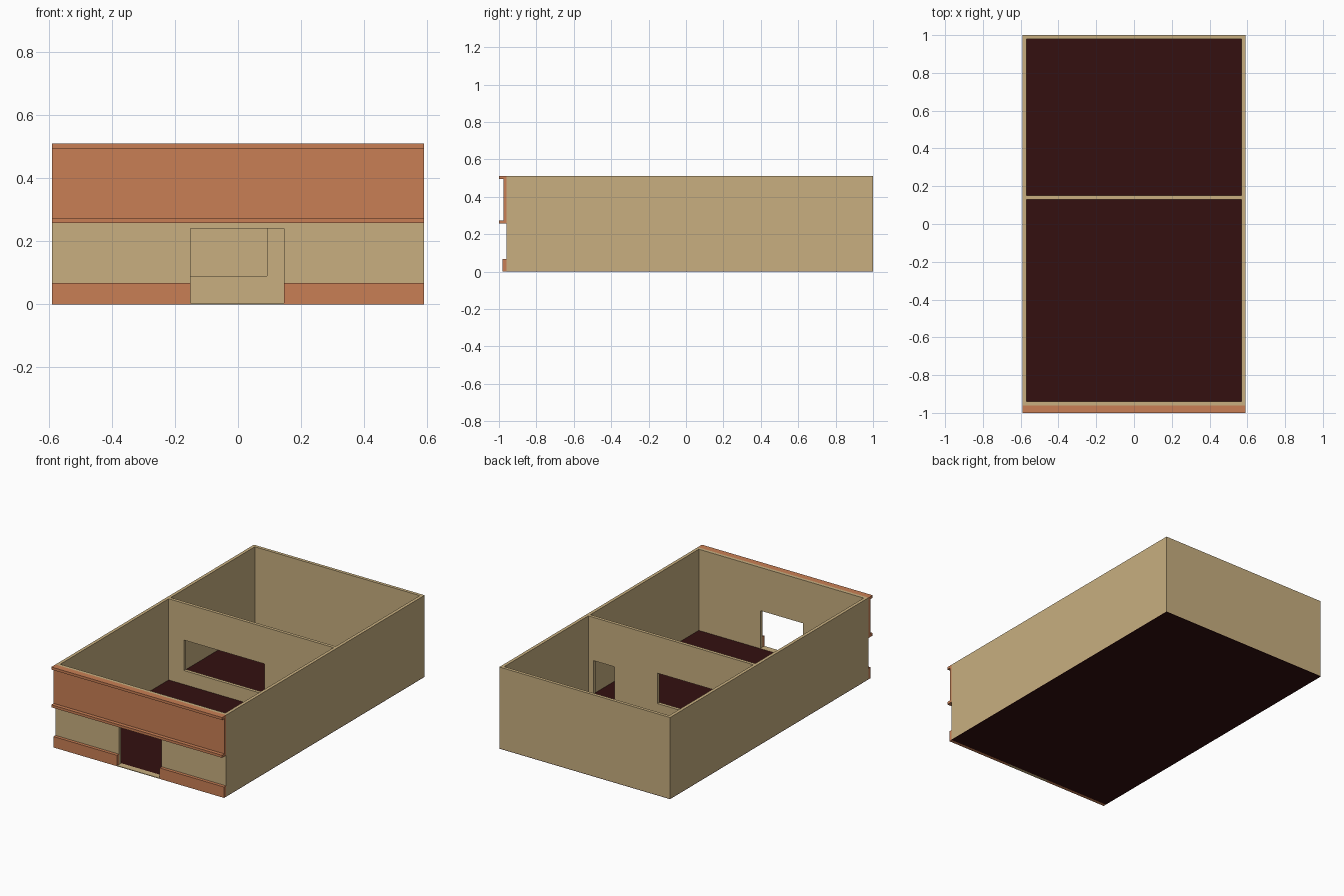
import bpy, bmesh
from mathutils import Vector

if "Cube" in bpy.data.objects:
    bpy.data.objects.remove(bpy.data.objects["Cube"])


def material(name, rgb):
    m = bpy.data.materials.new(name)
    m.diffuse_color = (*rgb, 1)
    m.use_nodes = True
    m.node_tree.nodes["Principled BSDF"].inputs["Base Color"].default_value = m.diffuse_color
    return m


TAN = material("tan_plaster", (0.578, 0.429, 0.216))
ORANGE = material("orange_trim", (0.584, 0.212, 0.091))
DARK = material("dark_floor", (0.033, 0.005, 0.005))


def finish(name, bm, mat):
    bmesh.ops.recalc_face_normals(bm, faces=bm.faces)
    me = bpy.data.meshes.new(name)
    bm.to_mesh(me)
    bm.free()
    ob = bpy.data.objects.new(name, me)
    bpy.context.collection.objects.link(ob)
    if mat:
        me.materials.append(mat)
    return ob


def box(name, x, y, z, mat=None):
    bm = bmesh.new()
    bmesh.ops.create_cube(bm, size=1)
    for v in bm.verts:
        v.co = [a[0] + (c + 0.5) * (a[1] - a[0]) for c, a in zip(v.co, (x, y, z))]
    return finish(name, bm, mat)


def extrude_x(name, profile, x0, x1, mat):
    bm = bmesh.new()
    f = bm.faces.new([bm.verts.new((x0, y, z)) for y, z in profile])
    ext = bmesh.ops.extrude_face_region(bm, geom=[f])["geom"]
    verts = [g for g in ext if isinstance(g, bmesh.types.BMVert)]
    bmesh.ops.translate(bm, verts=verts, vec=Vector((x1 - x0, 0, 0)))
    return finish(name, bm, mat)


def cut(ob, name, x, y, z):
    c = box(name, x, y, z)
    c.hide_render = True
    mod = ob.modifiers.new(name, "BOOLEAN")
    mod.operation, mod.solver, mod.object = "DIFFERENCE", "EXACT", c
    bpy.context.view_layer.objects.active = ob
    bpy.ops.object.modifier_apply(modifier=mod.name)
    bpy.data.objects.remove(c)


W, T, H = 0.59, 0.02, 0.51     # half width, wall thickness, height
F = 0.003                      # floor thickness
IN = (-W + T, W - T)

# Floor slab under both rooms
box("floor", (-W, W), (-0.96, 1), (0, F), DARK)

# Outer walls and partition, hollowed from one block
walls = box("walls", (-W, W), (-0.96, 1), (F, H), TAN)
cut(walls, "front_room", IN, (-0.94, 0.13), (-0.1, 1))
cut(walls, "back_room", IN, (0.15, 0.98), (-0.1, 1))

# Entrance, then the serving window and doorway in the partition
cut(walls, "entrance", (-0.15, 0.145), (-1.0, -0.9), (-0.1, 0.24))
cut(walls, "partition_window", (-0.465, 0.092), (0.1, 0.2), (0.09, 0.28))
cut(walls, "partition_door", (0.39, 0.535), (0.1, 0.2), (-0.1, 0.24))

# Threshold in the entrance
box("threshold", (-0.15, 0.145), (-0.98, -0.94), (0, F + 0.001), TAN)

# Plinth strips either side of the entrance
box("plinth_left", (-W, -0.15), (-0.98, -0.96), (0, 0.068), ORANGE)
box("plinth_right", (0.145, W), (-0.98, -0.96), (0, 0.068), ORANGE)

# Fascia panel with projecting top and bottom lips
extrude_x("fascia", [(-0.96, 0.258), (-1, 0.258), (-1, 0.274), (-0.977, 0.274),
                     (-0.977, 0.494), (-1, 0.494), (-1, H), (-0.96, H)], -W, W, ORANGE)
